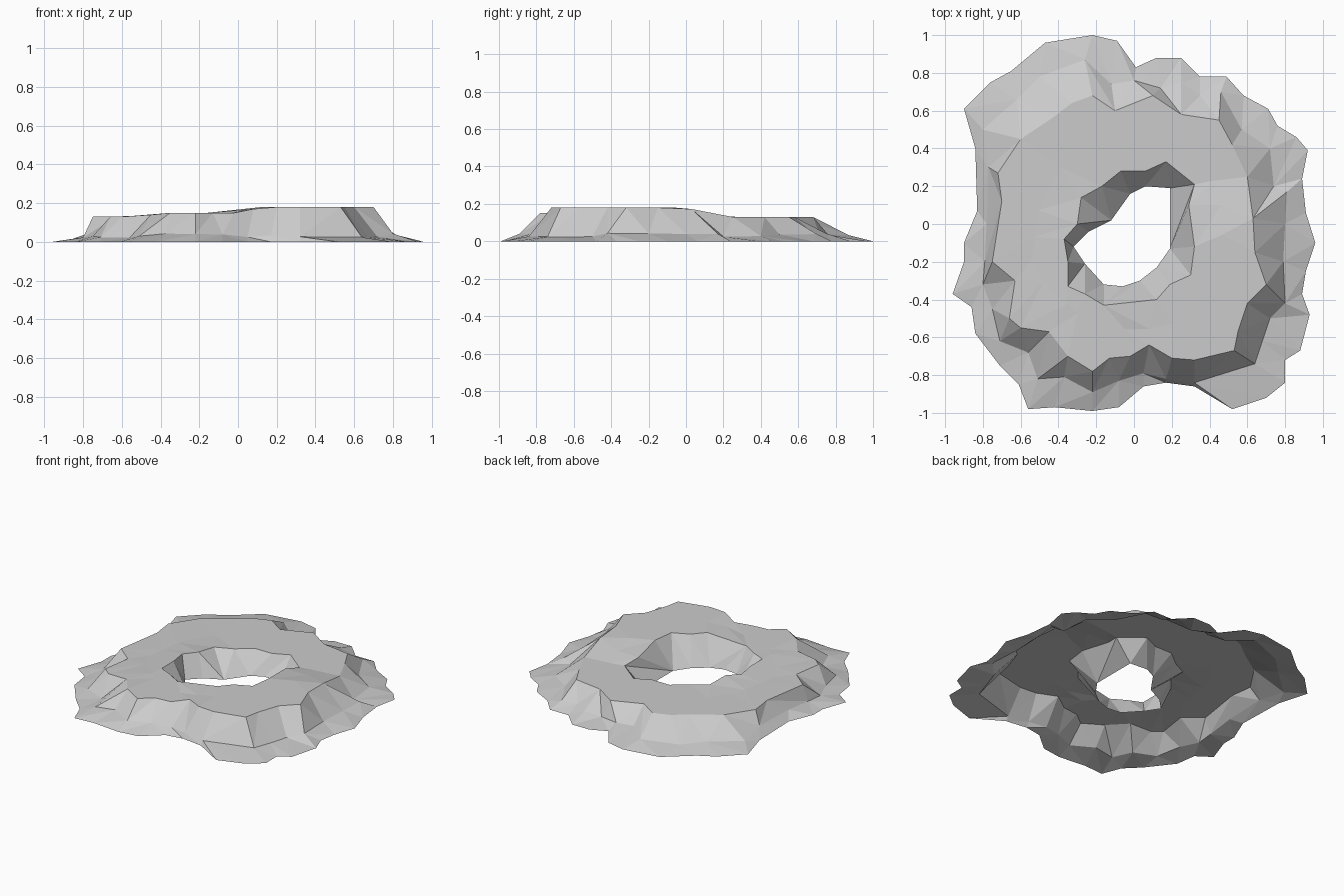
import bpy
import bmesh
import math
import random
from mathutils import Vector

random.seed(4)

default_cube = bpy.data.objects.get("Cube")
if default_cube:
    bpy.data.objects.remove(default_cube, do_unlink=True)

CENTRE = Vector((-0.03, -0.06))

# Plan outlines in hundredths: ground edge, foot of the cliff, plateau rim, hole
ground_edge = [
    96, -10, 91, 6, 89, 24, 92, 39, 86, 46, 76, 52, 71, 61, 58, 68, 49, 78,
    35, 78, 25, 88, 12, 88, 1, 83, -9, 97, -22, 100, -47, 96, -65, 81,
    -76, 75, -90, 61, -84, 40, -83, 7, -90, -10, -90, -20, -96, -37,
    -86, -44, -84, -58, -71, -75, -61, -85, -56, -98, -42, -97, -22, -99,
    -8, -97, 5, -86, 17, -84, 32, -86, 52, -98, 70, -92, 80, -84,
    80, -72, 88, -67, 93, -48, 89, -37, 91, -25]
cliff_foot = [
    64, -74, 32, -84, 17, -82, 5, -79, -8, -83, -22, -89, -37, -81,
    -51, -82, -56, -68, -71, -62, -75, -45, -80, -32, -79, -20, -78, 0,
    -77, 30, -80, 50, -62, 66, -50, 78, -26, 87, -12, 74, 0, 76, 14, 72,
    25, 75, 35, 68, 46, 70, 57, 50, 72, 40, 74, 20, 81, 17, 80, 0,
    79, -20, 80, -42, 72, -50, 68, -62]
plateau_rim = [
    63, 3, 64, -15, 70, -32, 60, -42, 55, -57, 53, -67, 32, -72, 20, -71,
    8, -64, -2, -70, -13, -71, -22, -78, -35, -70, -45, -57, -60, -55,
    -66, -50, -63, -30, -75, -20, -70, 12, -72, 27, -60, 45, -42, 57,
    -33, 64, -22, 68, -10, 60, 10, 68, 25, 58, 45, 55, 52, 42, 60, 25]
hole_rim = [
    32, 21, 17, 33, 6, 28, -7, 28, -17, 20, -28, 14, -30, 0, -37, -8,
    -35, -20, -35, -33, -26, -37, -16, -43, 12, -40, 19, -32, 30, -27,
    32, -12, 29, 10]
hole_bottom = [
    19, 19, 6, 20, -2, 16, -12, 2, -24, -4, -32, -12, -26, -21, -16, -32,
    -6, -33, 3, -30, 12, -23, 19, -13]


def ramp(value, start, end):
    """Linear blend from nought to one between start and end."""
    return min(1, max(0, (value - start) / (end - start)))


def plateau_height(x, y):
    """The top steps up towards the front left corner."""
    rise = 0.02 * ramp(x, -0.55, -0.35) + 0.03 * ramp(x, 0, 0.12)
    return 0.13 + rise * ramp(y, 0.2, 0)


def ground_height(x, y):
    return 0


def foot_height(x, y):
    return random.uniform(0.02, 0.045)


def angle_of(point):
    return math.atan2(point[1] - CENTRE.y, point[0] - CENTRE.x)


def pairs(numbers):
    return [(x / 100, y / 100) for x, y in zip(numbers[::2], numbers[1::2])]


def wobbly_circle(radius, count):
    """Intermediate ring that gives the plateau its facets."""
    points = []
    for step in range(count):
        angle = math.tau * (step + random.uniform(-0.25, 0.25)) / count
        reach = radius + random.uniform(-0.03, 0.03)
        points.append((CENTRE.x + reach * math.cos(angle),
                       CENTRE.y + reach * math.sin(angle)))
    return points


def add_ring(bm, points, height):
    """Vertices of one outline, sorted anticlockwise."""
    ordered = sorted(points, key=angle_of)
    return [bm.verts.new((x, y, height(x, y))) for x, y in ordered]


def zip_rings(bm, outer, inner):
    """Triangle strip between two rings with different vertex counts."""
    def angle_at(ring, index):
        turns, place = divmod(index, len(ring))
        return angle_of(ring[place].co) + math.tau * turns

    i = j = 0
    while i < len(outer) or j < len(inner):
        a = outer[i % len(outer)]
        b = inner[j % len(inner)]
        step_outer = j == len(inner) or (
            i < len(outer)
            and angle_at(outer, i + 1) <= angle_at(inner, j + 1))
        if step_outer:
            i += 1
            bm.faces.new((a, outer[i % len(outer)], b))
        else:
            j += 1
            bm.faces.new((a, inner[j % len(inner)], b))


# Rock colour
stone = bpy.data.materials.new("stone_grey")
stone.use_nodes = True
stone_colour = (0.6, 0.6, 0.6, 1)
stone.diffuse_color = stone_colour
stone.node_tree.nodes["Principled BSDF"].inputs["Base Color"].default_value = stone_colour

# Open shell: skirt, cliff, plateau and the wall of the hole
bm = bmesh.new()
rings = [
    add_ring(bm, pairs(ground_edge), ground_height),
    add_ring(bm, pairs(cliff_foot), foot_height),
    add_ring(bm, pairs(plateau_rim), plateau_height),
    add_ring(bm, wobbly_circle(0.51, 24), plateau_height),
    add_ring(bm, pairs(hole_rim), plateau_height),
    add_ring(bm, pairs(hole_bottom), ground_height),
]
for outer_ring, inner_ring in zip(rings, rings[1:]):
    zip_rings(bm, outer_ring, inner_ring)

mesh = bpy.data.meshes.new("rock_ring")
bm.to_mesh(mesh)
bm.free()
mesh.materials.append(stone)
rock_ring = bpy.data.objects.new("rock_ring", mesh)
bpy.context.collection.objects.link(rock_ring)
